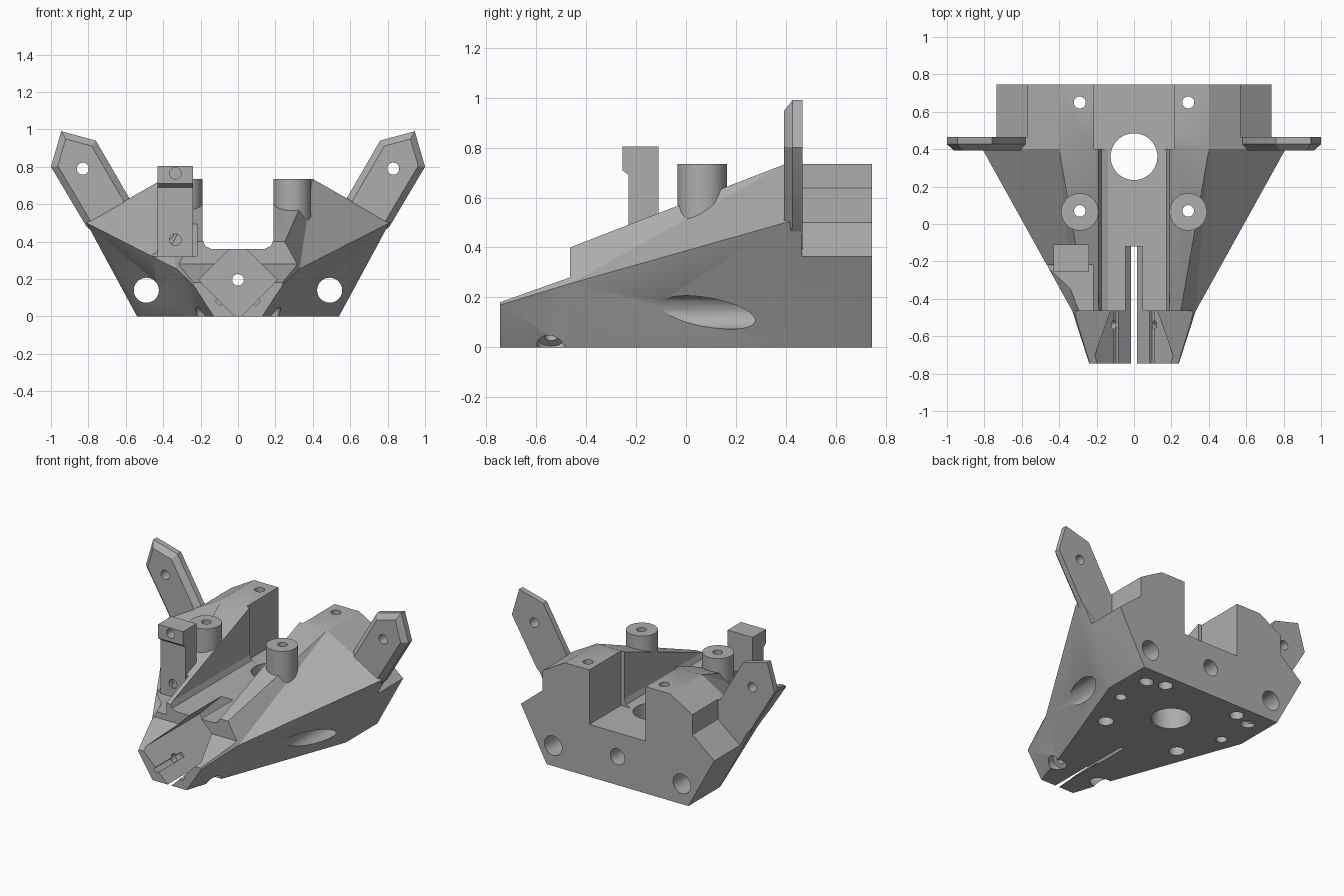
import bpy, bmesh
from mathutils import Vector

if "Cube" in bpy.data.objects:
    bpy.data.objects.remove(bpy.data.objects["Cube"])

grey = bpy.data.materials.new("matte grey")
grey.use_nodes = True
grey.diffuse_color = (0.42, 0.42, 0.42, 1)
grey.node_tree.nodes["Principled BSDF"].inputs["Base Color"].default_value = grey.diffuse_color


def add(name, bm):
    bmesh.ops.recalc_face_normals(bm, faces=bm.faces)
    mesh = bpy.data.meshes.new(name)
    bm.to_mesh(mesh)
    bm.free()
    mesh.materials.append(grey)
    ob = bpy.data.objects.new(name, mesh)
    bpy.context.collection.objects.link(ob)
    return ob


def loft(name, rings, triangulate=False):
    bm = bmesh.new()
    loops = [[bm.verts.new(p) for p in ring] for ring in rings]
    for a, b in zip(loops, loops[1:]):
        for i in range(len(a)):
            j = (i + 1) % len(a)
            bm.faces.new((a[i], a[j], b[j], b[i]))
    bm.faces.new(loops[0])
    bm.faces.new(loops[-1])
    if triangulate:
        bmesh.ops.triangulate(bm, faces=[f for f in bm.faces if len(f.verts) == 4])
    return add(name, bm)


def prism_y(name, pts, y0, y1):
    return loft(name, [[(x, y, z) for x, z in pts] for y in (y0, y1)])


def prism_x(name, pts, x0, x1):
    return loft(name, [[(x, y, z) for y, z in pts] for x in (x0, x1)])


def box(name, x0, x1, y0, y1, z0, z1):
    return prism_y(name, [(x0, z0), (x1, z0), (x1, z1), (x0, z1)], y0, y1)


def rod(name, p, q, r, sides=32):
    p, q = Vector(p), Vector(q)
    bm = bmesh.new()
    bmesh.ops.create_cone(bm, cap_ends=True, segments=sides, radius1=r, radius2=r,
                          depth=(q - p).length)
    rot = Vector((0, 0, 1)).rotation_difference(q - p).to_matrix().to_4x4()
    rot.translation = (p + q) / 2
    bm.transform(rot)
    return add(name, bm)


def cut(ob, cutters, keep=False):
    for c in cutters:
        m = ob.modifiers.new("cut", "BOOLEAN")
        m.operation, m.solver, m.object = "DIFFERENCE", "EXACT", c
    bpy.context.view_layer.update()
    dep = bpy.context.evaluated_depsgraph_get()
    mesh = bpy.data.meshes.new_from_object(ob.evaluated_get(dep))
    ob.modifiers.clear()
    ob.data = mesh
    if not keep:
        for c in cutters:
            bpy.data.objects.remove(c)


# Main wedge body: bottom, side edge and ridge at each station along y
def section(y, bottom, side, side_z, ridge, ridge_z):
    half = [(bottom, 0), (side, side_z), (ridge, ridge_z)]
    return [(x, y, z) for x, z in half] + [(-x, y, z) for x, z in reversed(half)]


body = loft("body", [section(0.745, 0.54, 0.81, 0.5, 0.4, 0.735),
                     section(0.4, 0.54, 0.81, 0.5, 0.4, 0.735),
                     section(-0.465, 0.22, 0.33, 0.255, 0.25, 0.4),
                     section(-0.745, 0.13, 0.24, 0.17, 0.2, 0.29)], True)

# Central channel, square at the back and filleted towards the nose
channel = [(-0.19, 1), (-0.19, 0.41), (-0.175, 0.375), (-0.14, 0.36)]
channel += [(-x, z) for x, z in reversed(channel)]
tools = [box("c", -0.215, 0.215, 0.4, 1, 0.36, 1),
         prism_y("c", channel, -1, 0.401),
         # sloped top of the nose
         prism_x("c", [(-0.465, 0.28), (-0.465, 1), (-1, 1), (-1, 0.09)], -1, 1),
         # diamond passage and its slit
         prism_y("c", [(-0.21, 0.195), (0, -0.015), (0.21, 0.195), (0, 0.405)], -1, -0.12),
         # pocket in front of the bracket
         box("c", -0.6, -0.22, -0.47, -0.22, 0.32, 1),
         # vertical centre bore, cable bore and its counterbore
         rod("c", (0, 0.36, -0.1), (0, 0.36, 1), 0.125, 48),
         rod("c", (0, -0.2, 0.195), (0, 1, 0.195), 0.031),
         rod("c", (0, 0.62, 0.195), (0, 1, 0.195), 0.055)]
for s in (-1, 1):
    tools += [
        # rear corner notch
        prism_y("c", [(s * 0.57, 1), (s * 0.57, 0.5), (s * 0.74, 0.36), (s * 1, 0.36), (s * 1, 1)],
                0.465, 1),
        # long lengthwise bore breaking out through the flank
        rod("c", (s * 0.49, -1, 0.14), (s * 0.49, 1, 0.14), 0.067),
        # rear screw bore and counterbore
        rod("c", (s * 0.29, 0.65, -0.1), (s * 0.29, 0.65, 1), 0.032),
        rod("c", (s * 0.29, 0.65, -0.1), (s * 0.29, 0.65, 0.15), 0.045),
        # slanted screw bore from the notch
        rod("c", (s * 0.68, 0.61, 0.53), (s * 0.4, 0.61, -0.02), 0.03),
        rod("c", (s * 0.435, 0.61, 0.05), (s * 0.38, 0.61, -0.06), 0.042),
        # blind bottom bore and post counterbore
        rod("c", (s * 0.41, 0.36, -0.1), (s * 0.41, 0.36, 0.2), 0.035),
        rod("c", (s * 0.29, 0.07, -0.1), (s * 0.29, 0.07, 0.2), 0.05),
        # nose rail groove and diagonal screw bore
        prism_y("c", [(s * 0.08, 0.12), (s * 0.12, 0.08), (s * 0.095, 0.055), (s * 0.055, 0.095)],
                -1, -0.465),
        rod("c", (s * 0.05, -0.54, 0.14), (s * 0.25, -0.54, -0.06), 0.026),
        rod("c", (s * 0.145, -0.54, 0.045), (s * 0.3, -0.54, -0.11), 0.058)]
cut(body, tools)

# Posts, each bored through into the body
for s, side in ((-1, "right"), (1, "left")):
    post = rod(side + "_post", (s * 0.29, 0.065, 0.4), (s * 0.29, 0.065, 0.735), 0.1)
    bore = rod("c", (s * 0.29, 0.07, -0.1), (s * 0.29, 0.07, 1), 0.031)
    cut(body, [bore], keep=True)
    cut(post, [bore])

# Ears: flat plates with chamfered front edges
ear_outline = [(0.48, 0.46), (0.58, 0.63), (0.76, 0.94), (0.945, 0.99), (1.0, 0.8),
               (0.81, 0.48), (0.66, 0.36)]
for s, side in ((-1, "right"), (1, "left")):
    ear = prism_y(side + "_ear", [(s * x, z) for x, z in ear_outline], 0.393, 0.466)
    bm = bmesh.new()
    bm.from_mesh(ear.data)
    edges = [e for e in bm.edges if all(v.co.y < 0.4 and v.co.z > 0.47 for v in e.verts)]
    bmesh.ops.bevel(bm, geom=edges, offset=0.034, segments=1, affect="EDGES")
    bm.to_mesh(ear.data)
    bm.free()
    cut(ear, [rod("c", (s * 0.83, 0, 0.79), (s * 0.83, 1, 0.79), 0.032)])

# Upright bracket on one side, with an overhanging head
bracket = prism_x("bracket", [(-0.23, 0.3), (-0.11, 0.3), (-0.11, 0.805), (-0.255, 0.805),
                              (-0.255, 0.71), (-0.23, 0.69)], -0.43, -0.24)
cut(bracket, [rod("c", (-0.335, -0.4, z), (-0.335, -0.17, z), 0.031) for z in (0.765, 0.41)])

# Smooth round walls, crisp edges elsewhere
for ob in bpy.context.view_layer.objects:
    ob.select_set(ob.type == "MESH" and grey.name in ob.data.materials)
bpy.context.view_layer.objects.active = body
bpy.ops.object.shade_smooth_by_angle(angle=0.4)
